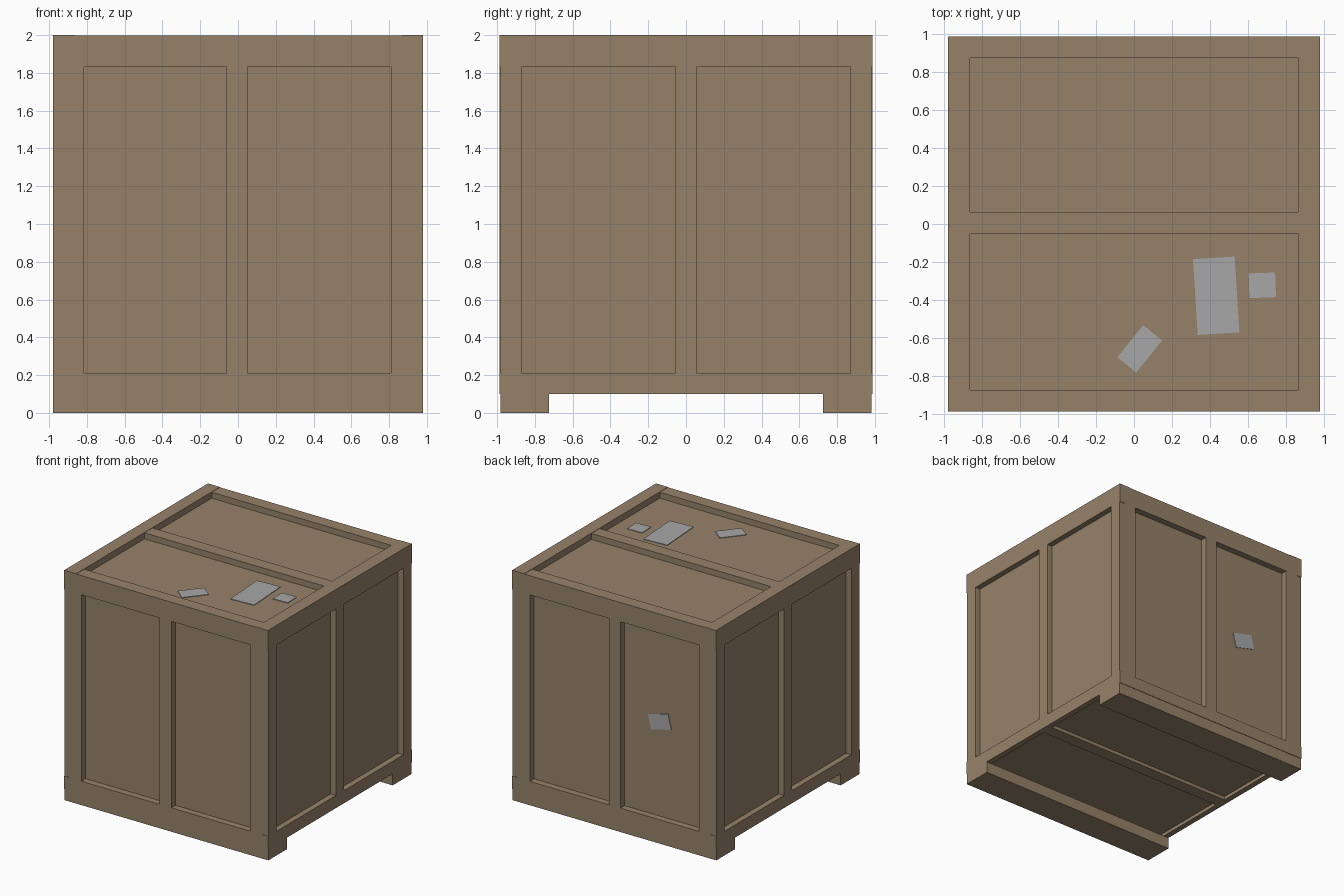
import bpy, bmesh, math
from mathutils import Matrix

if "Cube" in bpy.data.objects:
    bpy.data.objects.remove(bpy.data.objects["Cube"])


def material(name, color):
    m = bpy.data.materials.new(name)
    m.diffuse_color = (*color, 1)
    m.use_nodes = True
    m.node_tree.nodes["Principled BSDF"].inputs["Base Color"].default_value = m.diffuse_color
    return m


WOOD = material("brown_wood", (0.305, 0.223, 0.141))
PAPER = material("grey_paper", (0.39, 0.39, 0.39))


def add_object(name, bm, mat):
    mesh = bpy.data.meshes.new(name)
    bm.to_mesh(mesh)
    bm.free()
    mesh.materials.append(mat)
    ob = bpy.data.objects.new(name, mesh)
    bpy.context.collection.objects.link(ob)
    return ob


def box(name, x, y, z, mat=WOOD):
    """Box from (min, max) pairs on each axis."""
    bm = bmesh.new()
    spans = (x, y, z)
    size = [s[1] - s[0] for s in spans]
    mid = [(s[0] + s[1]) / 2 for s in spans]
    bmesh.ops.create_cube(bm, size=1, matrix=Matrix.Translation(mid) @ Matrix.Diagonal((*size, 1)))
    return add_object(name, bm, mat)


def label(name, center, width, height, angle, upright=False):
    """Thin paper plate lying flat, or standing against a wall."""
    bm = bmesh.new()
    turn = Matrix.Rotation(math.radians(angle), 4, 'Z')
    if upright:
        turn = Matrix.Rotation(math.pi / 2, 4, 'X') @ turn
    bmesh.ops.create_cube(bm, size=1, matrix=Matrix.Translation(center) @ turn
                          @ Matrix.Diagonal((width, height, 0.006, 1)))
    return add_object(name, bm, PAPER)


def side(s, a, b):
    """Span a..b on the positive or negative side of an axis."""
    return (a, b) if s > 0 else (-b, -a)


X, Y = 0.98, 0.987            # outer half sizes
P = 0.93                      # half size of the panelled body
LOW, RAIL, HIGH, LID = 0.10, 0.21, 1.83, 1.945
MID = (-0.055, 0.055)

# Panelled body
box("crate_body", (-P, P), (-P, P), (0.13, LID))

for s, tag in ((-1, "a"), (1, "b")):
    # Front and back frames
    d = side(s, P, Y)
    box(f"front_back_bottom_rail_{tag}", (-P, P), d, (LOW, RAIL))
    box(f"front_back_top_rail_{tag}", (-P, P), d, (HIGH, LID))
    for n, x in (("left", (-P, -0.815)), ("middle", (-0.062, 0.05)), ("right", (0.81, P))):
        box(f"front_back_{n}_post_{tag}", x, d, (RAIL, HIGH))

    # Left and right frames, covering the ends of the front and back frames
    d = side(s, P, X)
    box(f"side_bottom_rail_{tag}", d, (-Y, Y), (LOW, RAIL))
    box(f"side_top_rail_{tag}", d, (-Y, Y), (HIGH, LID))
    for n, y in (("front", (-0.983, -0.87)), ("middle", MID), ("back", (0.87, 0.983))):
        box(f"side_{n}_post_{tag}", d, y, (RAIL, HIGH))

    # Lid frame
    box(f"lid_side_batten_{tag}", side(s, 0.865, X), (-Y, Y), (LID, 2.0))
    box(f"lid_cross_batten_{tag}", (-0.865, 0.865), side(s, 0.875, Y), (LID, 1.997))

    # Skids
    box(f"skid_{tag}", (-X, X), side(s, 0.725, 0.983), (0.0, LOW))

box("lid_middle_batten", (-0.865, 0.865), (-0.05, 0.063), (LID, 1.997))
box("floor_middle_batten", (-P, P), MID, (LOW, 0.13))

# Paper labels on the lid and the back wall
label("large_lid_label", (0.433, -0.378, LID + 0.002), 0.22, 0.40, 3.6)
label("small_lid_label", (0.676, -0.323, LID + 0.002), 0.14, 0.13, 2)
label("tilted_lid_label", (0.03, -0.658, LID + 0.002), 0.128, 0.217, -39)
label("back_label", (-0.40, P + 0.002, 1.03), 0.20, 0.13, -14, upright=True)
